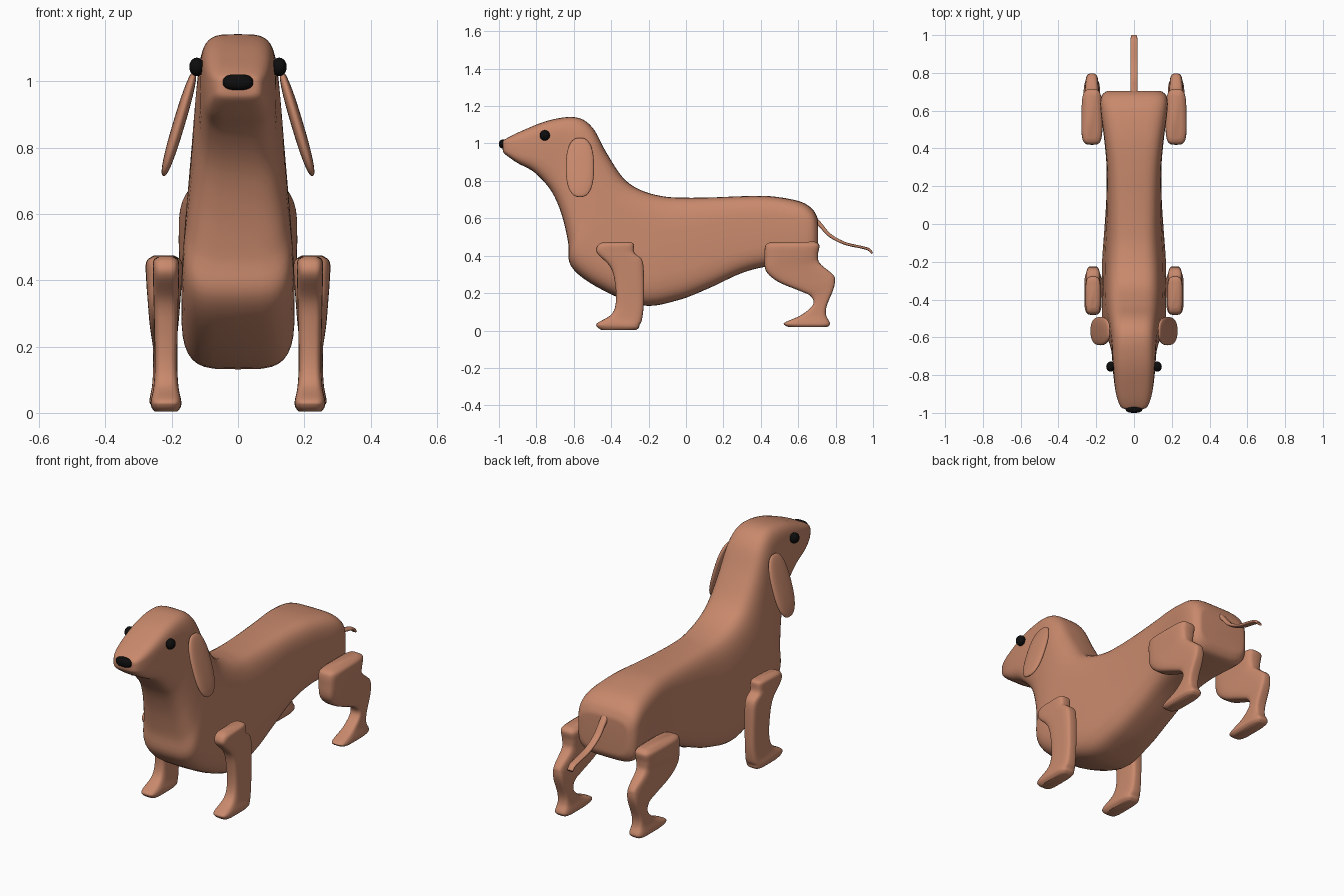
import bpy, math
from mathutils import Vector


def material(name, color):
    m = bpy.data.materials.new(name)
    m.diffuse_color = (*color, 1)
    return m


COAT = material("coat", (0.58, 0.25, 0.15))
BLACK = material("black", (0.004, 0.004, 0.004))


def spow(v, e):
    return math.copysign(abs(v) ** e, v)


def catmull(rows, steps):
    """Smooth interpolation through a list of equal-length rows."""
    out = []
    for i in range(len(rows) - 1):
        p0, p1, p2 = rows[max(i - 1, 0)], rows[i], rows[i + 1]
        p3 = rows[min(i + 2, len(rows) - 1)]
        for s in range(steps):
            t = s / steps
            out.append([0.5 * (2 * b + (c - a) * t + (2 * a - 5 * b + 4 * c - d) * t * t
                               + (3 * b - a - 3 * c + d) * t ** 3)
                        for a, b, c, d in zip(p0, p1, p2, p3)])
    out.append(list(rows[-1]))
    return out


def finish(name, verts, faces, mat):
    me = bpy.data.meshes.new(name)
    me.from_pydata(verts, [], faces)
    me.materials.append(mat)
    ob = bpy.data.objects.new(name, me)
    bpy.context.collection.objects.link(ob)
    bpy.ops.object.select_all(action='DESELECT')
    ob.select_set(True)
    bpy.context.view_layer.objects.active = ob
    bpy.ops.object.mode_set(mode='EDIT')
    bpy.ops.mesh.select_all(action='SELECT')
    bpy.ops.mesh.normals_make_consistent(inside=False)
    bpy.ops.object.mode_set(mode='OBJECT')
    bpy.ops.object.shade_smooth_by_angle(angle=math.radians(50))
    return ob


def loft(name, stations, xc=0.0, power=4.0, steps=5, n=40, mat=COAT):
    """Rounded-box sections; station = y,z of one edge, y,z of the other, half widths."""
    verts, faces = [], []
    rows = catmull(stations, steps)
    for ya, za, yb, zb, wa, wb in rows:
        for k in range(n):
            t = 2 * math.pi * k / n
            c, s = spow(math.cos(t), 2 / power), spow(math.sin(t), 2 / power)
            u = (1 - c) / 2
            verts.append((xc + s * (wa + (wb - wa) * u), ya + (yb - ya) * u, za + (zb - za) * u))
    for r in range(len(rows) - 1):
        for k in range(n):
            j = (k + 1) % n
            faces.append((r * n + k, r * n + j, (r + 1) * n + j, (r + 1) * n + k))
    faces.append(tuple(range(n)))
    faces.append(tuple(range((len(rows) - 1) * n, len(rows) * n)))
    return finish(name, verts, faces, mat)


def blob(name, loc, size, mat, tilt=0.0, power=2.0, seg=32, rings=18):
    """Ellipsoid, squarer with higher power, tilted about y."""
    verts, faces = [], []
    e = 2 / power
    for i in range(rings + 1):
        p = math.pi * i / rings
        for k in range(seg):
            t = 2 * math.pi * k / seg
            r = spow(math.sin(p), e)
            v = Vector((size[0] * r * spow(math.cos(t), e), size[1] * r * spow(math.sin(t), e),
                        size[2] * spow(math.cos(p), e)))
            x = v.x * math.cos(tilt) + v.z * math.sin(tilt)
            z = -v.x * math.sin(tilt) + v.z * math.cos(tilt)
            verts.append((loc[0] + x, loc[1] + v.y, loc[2] + z))
    for i in range(rings):
        for k in range(seg):
            j = (k + 1) % seg
            faces.append((i * seg + k, i * seg + j, (i + 1) * seg + j, (i + 1) * seg + k))
    return finish(name, verts, faces, mat)


# Head, neck and trunk in one loft from muzzle tip to rump
loft("body", [
    (-.980, 1.005, -.980, .965, .035, .035),
    (-.968, 1.022, -.968, .943, .070, .070),
    (-.890, 1.062, -.900, .895, .096, .096),
    (-.735, 1.123, -.810, .845, .110, .112),
    (-.590, 1.140, -.720, .745, .118, .120),
    (-.500, 1.085, -.665, .620, .125, .138),
    (-.425, .950, -.630, .470, .132, .160),
    (-.335, .815, -.615, .345, .140, .178),
    (-.240, .750, -.480, .235, .142, .184),
    (-.120, .717, -.240, .135, .138, .184),
    (.000, .710, -.050, .160, .136, .168),
    (.150, .712, .120, .225, .138, .152),
    (.300, .718, .300, .308, .142, .148),
    (.450, .718, .450, .345, .158, .158),
    (.600, .693, .600, .355, .178, .176),
    (.670, .655, .670, .362, .176, .174),
    (.700, .610, .700, .395, .150, .150),
    (.705, .580, .705, .430, .125, .125)])

# Thin curved tail
loft("tail", [
    (.690, .615, .690, .575, .019, .019),
    (.730, .568, .718, .548, .019, .019),
    (.775, .516, .765, .500, .019, .019),
    (.850, .474, .846, .459, .019, .019),
    (.940, .452, .938, .438, .019, .019),
    (.980, .440, .972, .428, .018, .018),
    (1.00, .418, .993, .408, .016, .016)], power=3, n=20)

FRONT = [
    (-.445, .472, -.300, .472, .020, .020),
    (-.472, .455, -.280, .462, .038, .038),
    (-.476, .415, -.275, .415, .039, .039),
    (-.405, .340, -.235, .378, .038, .038),
    (-.380, .255, -.225, .300, .036, .036),
    (-.375, .150, -.225, .150, .034, .034),
    (-.400, .085, -.235, .060, .038, .038),
    (-.474, .040, -.248, .030, .046, .046),
    (-.476, .020, -.252, .015, .044, .044),
    (-.455, .004, -.265, .004, .034, .034)]

HIND = [
    (.450, .472, .690, .475, .032, .032),
    (.425, .455, .713, .455, .055, .052),
    (.420, .400, .706, .405, .056, .050),
    (.427, .320, .715, .360, .052, .042),
    (.490, .262, .785, .300, .048, .034),
    (.605, .213, .796, .268, .040, .033),
    (.665, .185, .788, .220, .034, .033),
    (.680, .140, .752, .130, .033, .033),
    (.620, .085, .750, .080, .036, .036),
    (.532, .045, .768, .045, .043, .043),
    (.526, .030, .768, .030, .043, .043),
    (.550, .018, .755, .018, .034, .034)]

# Legs, ears and eyes on both sides
for side, s in (("right", 1), ("left", -1)):
    loft("front_leg_" + side, FRONT, s * .217)
    loft("hind_leg_" + side, HIND, s * .223)
    blob("ear_" + side, (s * .178, -.567, .872), (.018, .075, .165), COAT,
         tilt=-s * .29, power=2.5)
    blob("eye_" + side, (s * .124, -.755, 1.043), (.023, .027, .028), BLACK)

# Nose
blob("nose", (0, -.975, .997), (.046, .025, .024), BLACK, power=2.6)
